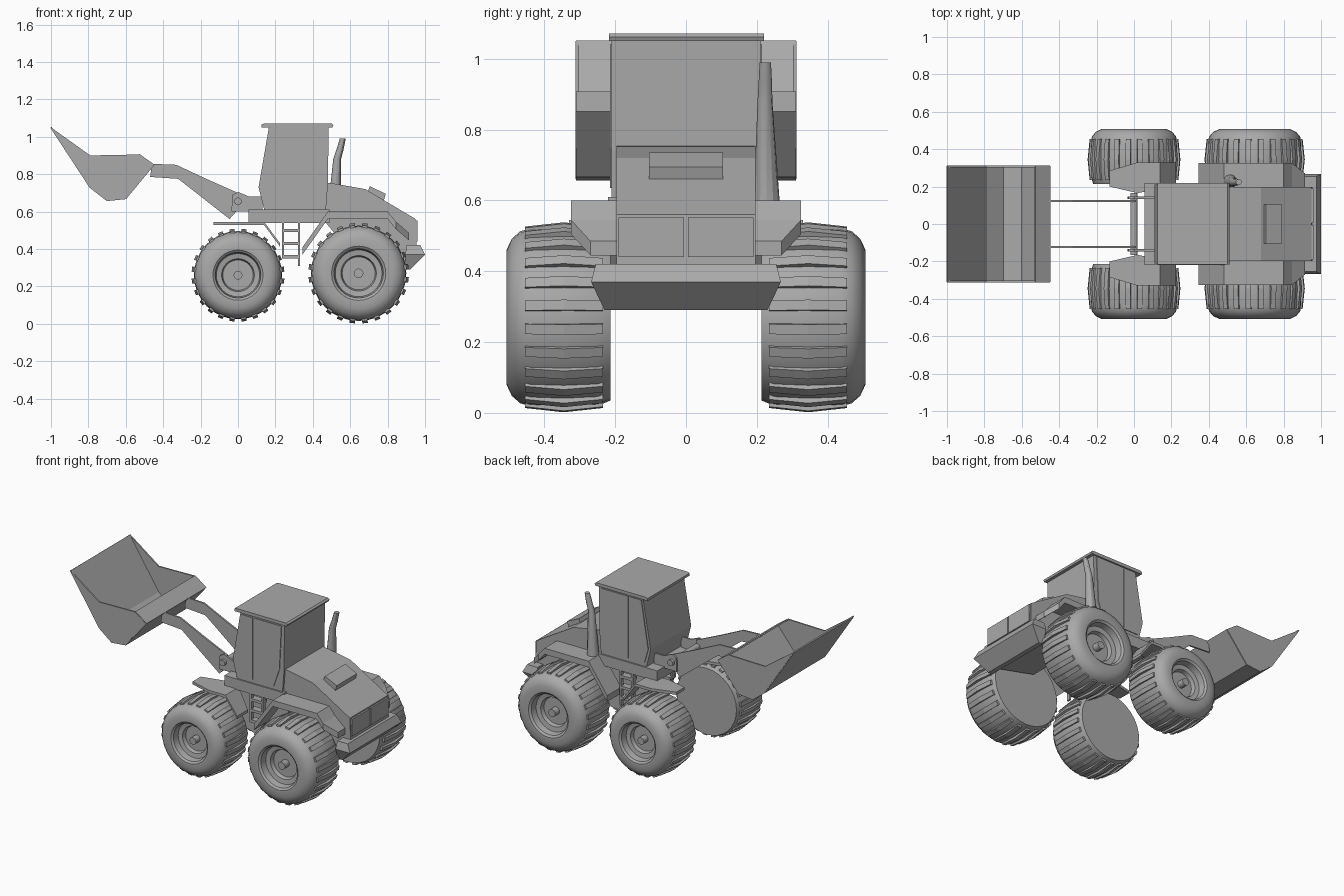
import bpy, bmesh, math
from mathutils import Vector

if "Cube" in bpy.data.objects:
    bpy.data.objects.remove(bpy.data.objects["Cube"])

grey = bpy.data.materials.new("mid_grey")
grey.diffuse_color = (0.4, 0.4, 0.4, 1)
grey.use_nodes = True
grey.node_tree.nodes["Principled BSDF"].inputs["Base Color"].default_value = grey.diffuse_color


def finish(name, bm, smooth=False):
    bmesh.ops.recalc_face_normals(bm, faces=bm.faces)
    me = bpy.data.meshes.new(name)
    bm.to_mesh(me)
    bm.free()
    me.materials.append(grey)
    ob = bpy.data.objects.new(name, me)
    bpy.context.collection.objects.link(ob)
    if smooth:
        bpy.ops.object.select_all(action='DESELECT')
        ob.select_set(True)
        bpy.context.view_layer.objects.active = ob
        bpy.ops.object.shade_smooth_by_angle(angle=math.radians(30))
    return ob


def loft(bm, rings, cap=True):
    """Skin a list of closed rings of points."""
    vs = [[bm.verts.new(p) for p in r] for r in rings]
    n = len(vs[0])
    for a, b in zip(vs, vs[1:]):
        for i in range(n):
            j = (i + 1) % n
            bm.faces.new((a[i], a[j], b[j], b[i]))
    if cap:
        bm.faces.new(vs[0])
        bm.faces.new(vs[-1])


def prism(name, pts, y0, y1):
    """Extrude an x-z side profile across y."""
    bm = bmesh.new()
    loft(bm, [[(x, y, z) for x, z in pts] for y in (y0, y1)])
    return finish(name, bm)


def box(name, x0, x1, y0, y1, z0, z1):
    return prism(name, [(x0, z0), (x1, z0), (x1, z1), (x0, z1)], y0, y1)


def strip(name, sections, thick):
    """Bent plate from (x, z, y_inner, y_outer) sections."""
    bm = bmesh.new()
    loft(bm, [[(x, a, z), (x, b, z), (x, b, z - thick), (x, a, z - thick)]
              for x, z, a, b in sections])
    return finish(name, bm)


def tube(name, path, n=12):
    """Round pipe along (point, radius) stations, rings kept level."""
    bm = bmesh.new()
    loft(bm, [[(p[0] + r * math.cos(k * math.tau / n),
                p[1] + r * math.sin(k * math.tau / n), p[2]) for k in range(n)]
              for p, r in path])
    return finish(name, bm, True)


def rod_y(name, x, z, r, y0, y1, n=16):
    return prism(name, [(x + r * math.cos(k * math.tau / n),
                         z + r * math.sin(k * math.tau / n)) for k in range(n)], y0, y1)


# Wheels: lathed tyre with recessed rim, closed inner side and bar treads
TYRE = [(.025, .47), (.025, .425), (.088, .425), (.095, .45), (.125, .455), (.132, .495),
        (.145, .505), (.19, .507), (.222, .492), (.243, .468), (.251, .44), (.255, .345),
        (.250, .25), (.235, .213)]


def wheel(name, cx, cz, s, side):
    def at(r, a, y):
        return (cx + s * r * math.cos(a), side * y, cz + s * r * math.sin(a))
    n = 32
    bm = bmesh.new()
    loft(bm, [[at(r, k * math.tau / n, y) for k in range(n)] for r, y in TYRE])
    finish(name + "_tyre", bm, True)
    bm = bmesh.new()
    for k in range(24):
        a = (k + .5) * math.tau / 24
        loft(bm, [[at(.235, a - .062, y), at(.235, a + .062, y),
                   at(r, a + .055, y), at(r, a - .055, y)]
                  for y, r in ((.235, .257), (.345, .269), (.455, .257))])
    finish(name + "_treads", bm)


for side, tag in ((-1, "near"), (1, "far")):
    wheel("front_wheel_" + tag, 0, .26, .925, side)
    wheel("rear_wheel_" + tag, .645, .27, 1, side)
    # Mudguards
    strip("front_mudguard_" + tag, [(x, z, side * a, side * b) for x, z, a, b in (
        (-.13, .545, .20, .285), (.02, .545, .165, .33),
        (.14, .545, .19, .33), (.225, .43, .22, .33))], .018)
    strip("rear_mudguard_" + tag, [(x, z, side * .18, side * b) for x, z, b in (
        (.345, .41, .325), (.48, .6, .325), (.80, .6, .325),
        (.845, .545, .325), (.915, .485, .27))], .04)
    # Ladder
    y0, y1 = side * .19, side * .215
    for x in (.235, .32):
        box("ladder_rail_" + tag, x, x + .012, y0, y1, .31 if x > .3 else .36, .56)
    for z in (.35, .42, .49):
        box("ladder_rung_" + tag, .235, .33, side * .17, y1, z, z + .018)
    # Lifting arm and its pivot bracket
    prism("lift_arm_" + tag, [(-.46, .855), (-.33, .85), (-.17, .775), (.01, .695), (0, .61),
                              (-.045, .56), (-.32, .775), (-.47, .785)],
          side * .118, side * .129)
    prism("arm_bracket_" + tag, [(-.035, .60), (-.03, .69), (0, .705), (.06, .68),
                                 (.13, .68), (.13, .60)], side * .135, side * .146)
    # Cab side windows
    y0, y1 = side * .205, side * .215
    prism("front_window_" + tag, [(.175, 1.04), (.257, 1.04), (.257, .635), (.152, .635),
                                  (.125, .73)], y0, y1)
    prism("door_window_" + tag, [(.27, 1.04), (.465, 1.04), (.45, .75), (.41, .635),
                                 (.27, .635)], y0, y1)
    # Rear grille panel
    box("grille_" + tag, .945, .961, side * .005, side * .19, .44, .552)

rod_y("arm_pivot", 0, .655, .02, -.165, .165)

# Platform, cab and roof
box("platform", .055, .49, -.22, .22, .54, .61)
prism("cab", [(.14, .61), (.11, .73), (.165, 1.05), (.485, 1.05), (.48, .74), (.47, .61)],
      -.21, .21)
prism("roof", [(.125, 1.05), (.125, 1.066), (.14, 1.071), (.50, 1.071), (.51, 1.062),
               (.505, 1.05)], -.217, .22)

# Engine hood, vent and rear bumper
prism("engine_hood", [(.47, .755), (.50, .752), (.68, .72), (.95, .56), (.955, .42),
                      (.91, .31), (.60, .38), (.47, .54)], -.197, .197)
prism("hood_vent", [(.69, .70), (.705, .735), (.79, .695), (.78, .66)], -.105, .105)
bm = bmesh.new()
loft(bm, [[(x0, -w, z), (x1, -w, z), (x1, w, z), (x0, w, z)] for x0, x1, w, z in (
    (.89, .92, .23, .29), (.895, 1.0, .268, .37), (.90, .975, .255, .42))])
finish("rear_bumper", bm)

# Exhaust stack
tube("exhaust", [((.515, .228, .59), .037), ((.53, .223, .88), .021),
                 ((.545, .224, .93), .019), ((.56, .224, .99), .016)])

# Bucket: folded sheet with two side plates
FLOOR = [(-1, 1.05), (-.79, .73), (-.70, .66), (-.60, .67), (-.45, .85), (-.53, .905)]
bm = bmesh.new()
rows = [[bm.verts.new((x, y, z)) for x, z in FLOOR] for y in (-.31, .31)]
for i in range(len(FLOOR) - 1):
    bm.faces.new((rows[0][i], rows[0][i + 1], rows[1][i + 1], rows[1][i]))
bucket = finish("bucket_shell", bm)
mod = bucket.modifiers.new("thickness", 'SOLIDIFY')
mod.thickness = .008
mod.offset = 0
for side in (-1, 1):
    prism("bucket_side", FLOOR + [(-.79, .90)], side * .302, side * .312)
